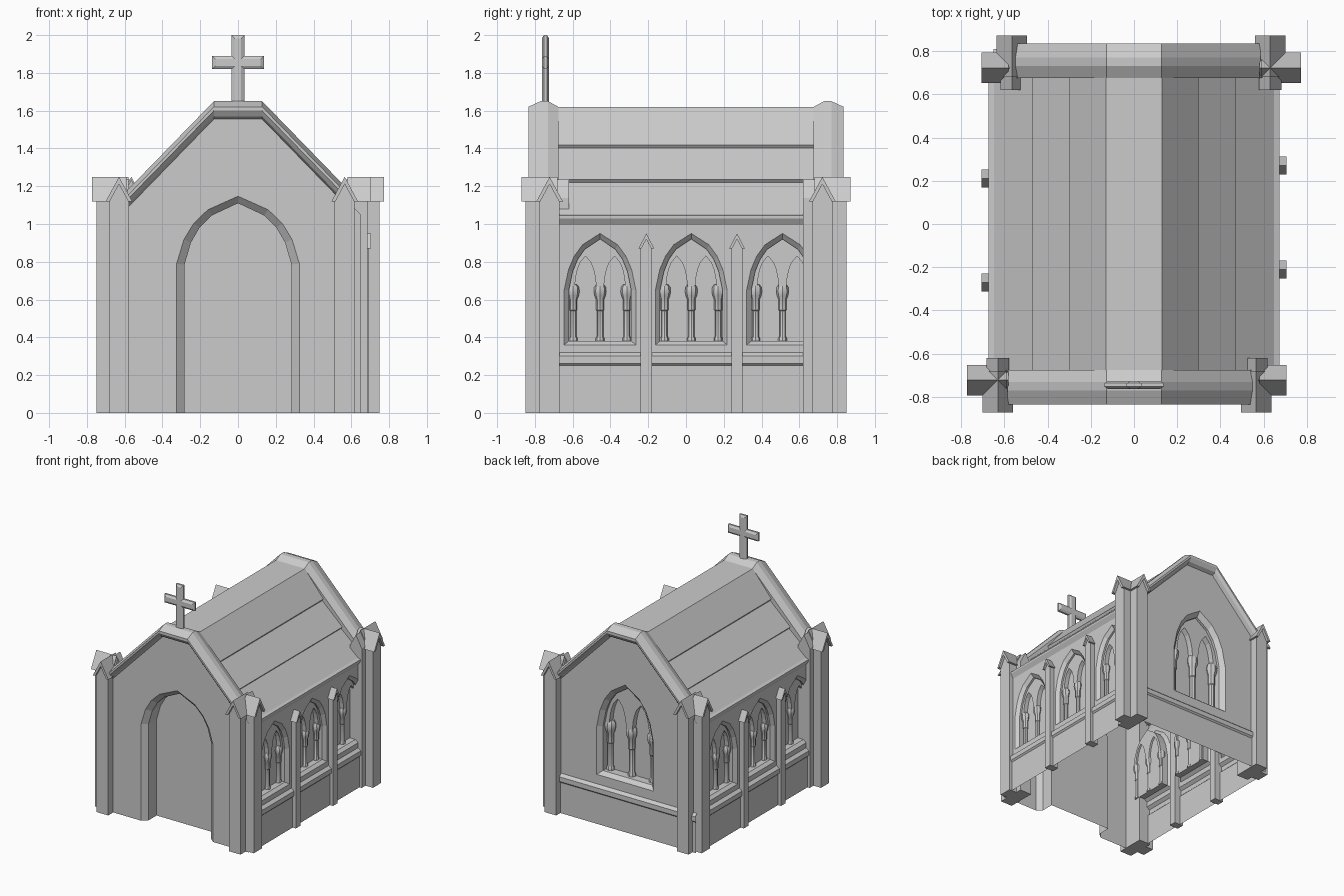
import bpy, bmesh
from math import radians, cos, sin, pi

if "Cube" in bpy.data.objects:
    bpy.data.objects.remove(bpy.data.objects["Cube"])

# Every wall part is drawn facing -y (u = x along the wall), then turned about z.
FRONT, BACK, SIDES = (0,), (180,), (90, -90)


def finish(name, bm, turns=FRONT, smooth=False):
    bmesh.ops.remove_doubles(bm, verts=bm.verts, dist=0.0001)
    bmesh.ops.recalc_face_normals(bm, faces=bm.faces)
    me = bpy.data.meshes.new(name)
    bm.to_mesh(me)
    bm.free()
    for t in turns:
        ob = bpy.data.objects.new(name, me)
        ob.rotation_euler.z = radians(t)
        bpy.context.collection.objects.link(ob)
    if smooth:
        bpy.ops.object.select_all(action='DESELECT')
        ob.select_set(True)
        bpy.context.view_layer.objects.active = ob
        bpy.ops.object.shade_smooth_by_angle(angle=radians(35))


def loft(bm, loops, closed=True, cap0=False, cap1=False):
    rows = [[bm.verts.new(p) for p in lp] for lp in loops]
    n = len(rows[0])
    for a, b in zip(rows, rows[1:]):
        for i in range(n if closed else n - 1):
            j = (i + 1) % n
            bm.faces.new((a[i], a[j], b[j], b[i]))
    if cap0:
        bm.faces.new(rows[0])
    if cap1:
        bm.faces.new(rows[-1])


def at(poly, y):
    return [(u, y, z) for u, z in poly]


def prism(bm, poly, y0, y1):
    loft(bm, [at(poly, y0), at(poly, y1)], True, True, True)


def strip(bm, profile, u0, u1):
    # moulding: (y, z) profile run along the wall
    loft(bm, [[(u, y, z) for y, z in profile] for u in (u0, u1)], False)


def arch(hw, z0, zs, za):
    half = [(1, 0), (.88, .36), (.72, .6), (.49, .8)]
    r = [(hw * a, zs + (za - zs) * b) for a, b in half]
    l = [(-u, z) for u, z in reversed(r)]
    return [(hw, z0)] + r + [(0, za)] + l + [(-hw, z0)]


def fill_with_holes(bm, loops):
    edges = []
    for lp in loops:
        vs = [bm.verts.new(p) for p in lp]
        edges += [bm.edges.new((vs[i - 1], vs[i])) for i in range(len(vs))]
    bmesh.ops.triangle_fill(bm, edges=edges, use_beauty=True, normal=(0, -1, 0))


def place(poly, u0, s):
    return [(u0 + u * s, .37 + (z - .37) * s + .04 * (s > 1)) for u, z in poly]


OUTER = arch(.19, .36, .65, .95)
INNER = arch(.165, .38, .65, .92)


def window(u0, s, y, turns):
    # chamfered recess with closed back
    bm = bmesh.new()
    o, i = place(OUTER, u0, s), place(INNER, u0, s)
    yb = y + .075 * s
    loft(bm, [at(o, y), at(i, y + .025 * s), at(i, yb)], cap1=True)
    finish("window_recess", bm, turns)
    # tracery with two lancets
    bm = bmesh.new()
    t = arch(.165, 0, .65, .92)[1:-1]
    for c in (-.077, .077):
        t += [(u + c, z) for u, z in arch(.058, 0, .66, .83)[1:-1][::-1]]
    prism(bm, place(t, u0, s), yb - .035 * s, yb + .015 * s)
    finish("window_tracery", bm, turns)
    # three little columns
    prof = [(.023, .38), (.023, .395), (.017, .405), (.017, .54), (.021, .545),
            (.021, .6), (.029, .62), (.033, .64), (.031, .665), (.02, .68)]
    bm = bmesh.new()
    for c in (-.142, 0, .142):
        rings = []
        for r, z in prof:
            (_, zz), = place([(0, z)], 0, s)
            rings.append([(u0 + (c + r * cos(k * pi / 4)) * s,
                           yb - .01 * s + r * sin(k * pi / 4) * s, zz) for k in range(8)])
        loft(bm, rings, True, True, True)
    finish("window_columns", bm, turns, True)


def pier(name, u, hw, chw, y_out, y_in, cap_out, cap_in, ze, zp, turns):
    bm = bmesh.new()
    k = (zp - ze) / chw
    zt = zp - .015
    prism(bm, [(u - hw, 0), (u + hw, 0), (u + hw, zt - hw * k), (u, zt), (u - hw, zt - hw * k)], y_out, y_in)
    finish(name, bm, turns)
    bm = bmesh.new()
    c = chw - hw + .004
    prism(bm, [(u - chw, ze), (u, zp), (u + chw, ze), (u + chw - c, ze),
               (u, zp - c * k), (u - chw + c, ze)], cap_out, cap_in)
    finish(name + "_cap", bm, turns)


# Side walls: plinth, windowed panel, cornice
Y = -.65
bm = bmesh.new()
strip(bm, [(-.662, 0), (-.662, .25), (-.674, .262), (-.674, .3), (Y, .32)], -.77, .77)
strip(bm, [(Y, .995), (-.672, 1.03), (-.672, 1.045), (-.63, 1.06)], -.77, .77)
centres = (-.455, .028, .511)
fill_with_holes(bm, [at([(-.77, .32), (.77, .32), (.77, .995), (-.77, .995)], Y)]
                + [at(place(OUTER, c, 1), Y) for c in centres])
finish("side_wall", bm, SIDES)
for c in centres:
    window(c, 1, Y, SIDES)
for u in (-.21, .27):
    pier("side_pilaster", u, .03, .042, -.69, -.61, -.705, -.64, .87, .95, SIDES)

# Corner piers
for u in (-.63, .565):
    pier("gable_corner_pier", u, .053, .07, -.85, -.62, -.872, -.68, 1.12, 1.25, (0, 180))
pier("side_corner_pier", -.722, .053, .07, -.685, -.56, -.705, -.58, 1.12, 1.25, SIDES)
pier("side_corner_pier", .722, .053, .07, -.75, -.58, -.773, -.59, 1.12, 1.25, SIDES)

# Front wall with recessed pointed doorway
G = -.785
gable = [(.65, 1.05), (.58, 1.12), (.125, 1.585), (-.125, 1.585), (-.58, 1.12), (-.65, 1.05)]
bm = bmesh.new()
door_o, door_i = arch(.325, 0, .79, 1.147), arch(.283, 0, .785, 1.11)
bm.faces.new([bm.verts.new(p) for p in at([(.65, 0)] + gable + [(-.65, 0)] + door_o[::-1], G)])
loft(bm, [at(door_o, G), at(door_i, G + .035), at(door_i, G + .14)], False, False, True)
finish("front_wall", bm)

# Back wall with plinth and one large window
bm = bmesh.new()
strip(bm, [(G - .012, 0), (G - .012, .25), (G - .024, .262), (G - .024, .3), (G, .32)], -.65, .65)
fill_with_holes(bm, [at([(.65, .32)] + gable + [(-.65, .32)], G), at(place(OUTER, 0, 1.35), G)])
finish("back_wall", bm, BACK)
window(0, 1.35, G, BACK)

# Gable copings
bm = bmesh.new()
section = [(-.785, 0), (-.815, .015), (-.835, .045), (-.835, .065), (-.77, .095),
           (-.73, .095), (-.675, .065), (-.675, 0)]
path = [(-.585, 1.085), (-.128, 1.555), (.128, 1.555), (.585, 1.085)]
loft(bm, [[(x, y, z + t) for y, t in section] for x, z in path], True, True, True)
finish("gable_coping", bm, (0, 180))

# Stepped roof
half = [(.13, 1.62), (.298, 1.417), (.288, 1.402), (.47, 1.235), (.458, 1.22), (.65, 1.052), (.64, 1.035)]
prof = [(-x, z) for x, z in reversed(half)] + half
bm = bmesh.new()
loft(bm, [at(prof, -.69), at(prof, .69)], False)
finish("roof", bm)

# Ridge cross with bevelled faces


def cross(d):
    w, a, lo, hi, top, bot = .034 - d, .137 - d, 1.82 + d, 1.89 - d, 2 - d, 1.63
    r = [(w, bot), (w, lo), (a, lo), (a, hi), (w, hi), (w, top)]
    return r + [(-x, z) for x, z in reversed(r)]


bm = bmesh.new()
loft(bm, [at(cross(.017), -.763), at(cross(0), -.752), at(cross(0), -.736), at(cross(.017), -.725)], True, True, True)
finish("ridge_cross", bm)
